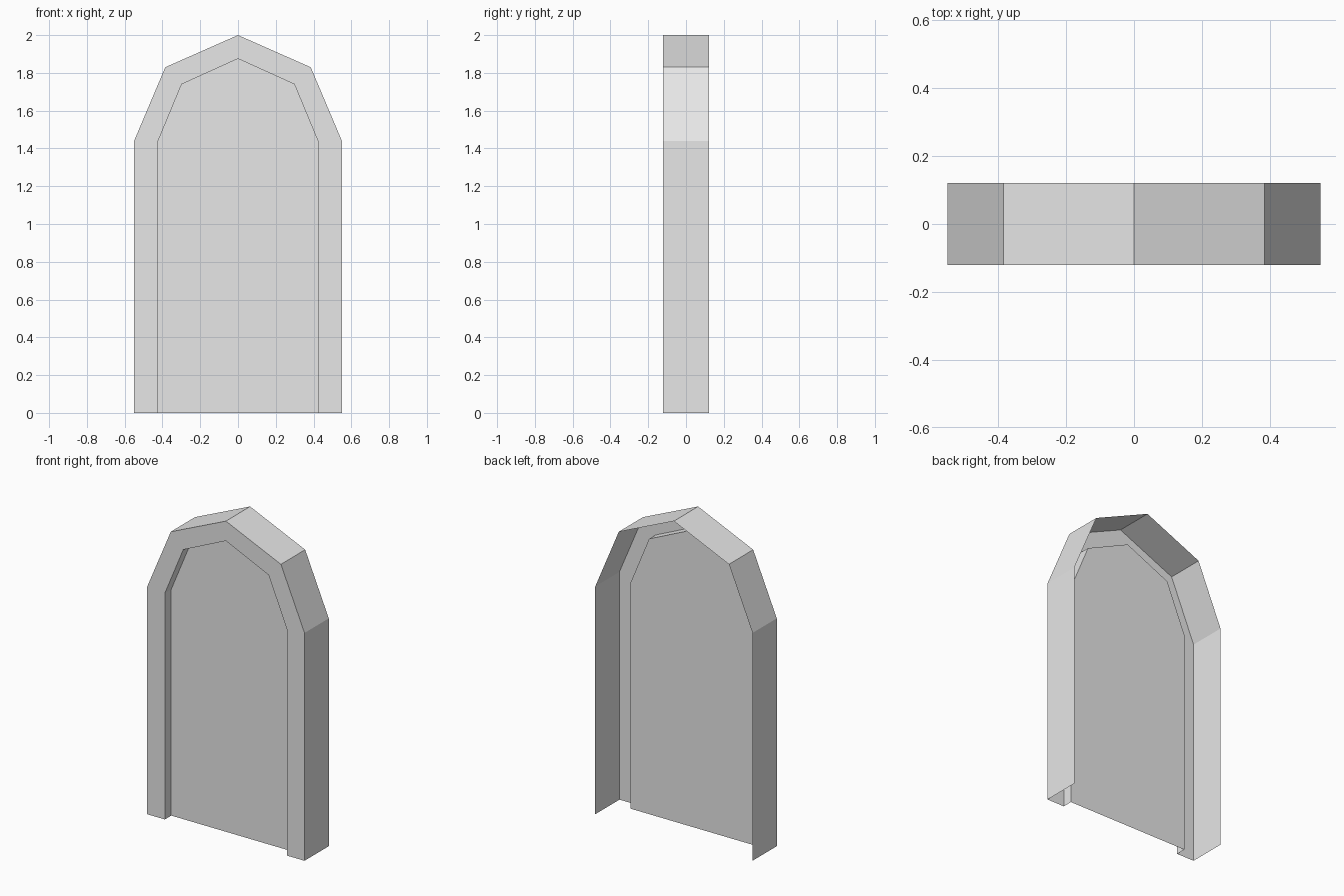
import bpy
import bmesh

cube = bpy.data.objects.get("Cube")
if cube:
    bpy.data.objects.remove(cube, do_unlink=True)

FRONT, PANEL, BACK = -0.121, -0.057, 0.121

stone = bpy.data.materials.new("plain grey")
stone.use_nodes = True
stone.diffuse_color = (0.8, 0.8, 0.8, 1)
stone.node_tree.nodes["Principled BSDF"].inputs["Base Color"].default_value = (0.8, 0.8, 0.8, 1)


def arch(half_width, spring, shoulder_x, shoulder_z, apex):
    """Open arch outline from the left foot, over the top, to the right foot."""
    side = [(half_width, 0), (half_width, spring), (shoulder_x, shoulder_z)]
    return side + [(0, apex)] + [(-x, z) for x, z in reversed(side)]


def build(name, rails, fill_last=False):
    """Skin strips between successive (outline, y) rails, optionally filling the last."""
    bm = bmesh.new()
    rows = [[bm.verts.new((x, y, z)) for x, z in outline] for outline, y in rails]
    for a, b in zip(rows, rows[1:]):
        for i in range(len(a) - 1):
            bm.faces.new((a[i], a[i + 1], b[i + 1], b[i]))
    if fill_last:
        bm.faces.new(rows[-1][::-1])
    bm.normal_update()
    mesh = bpy.data.meshes.new(name)
    bm.to_mesh(mesh)
    bm.free()
    mesh.materials.append(stone)
    obj = bpy.data.objects.new(name, mesh)
    bpy.context.collection.objects.link(obj)
    return obj


outer = arch(0.55, 1.44, 0.385, 1.83, 2.0)
inner = arch(0.427, 1.43, 0.298, 1.74, 1.875)

# Hollow arched surround: outer wall, front rim, and recess wall, open at back and foot
build("arched_frame", [(outer, BACK), (outer, FRONT), (inner, FRONT), (inner, PANEL)])

# Flat recessed panel closing the opening
panel = build("recessed_panel", [(inner, PANEL)], fill_last=True)
if panel.data.polygons[0].normal.y > 0:
    panel.data.flip_normals()
